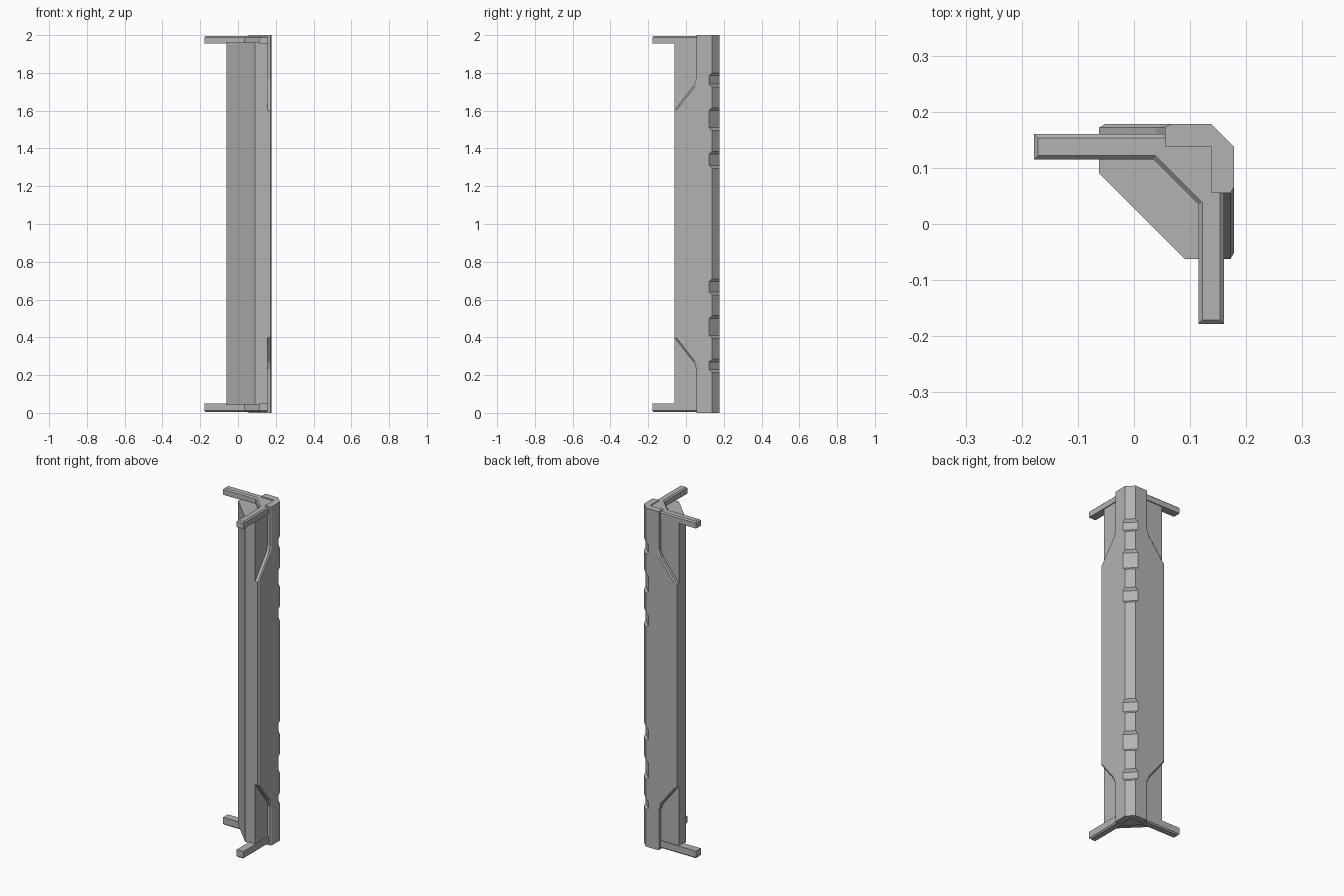
import bpy, bmesh

cube = bpy.data.objects.get("Cube")
if cube:
    bpy.data.objects.remove(cube)

grey = bpy.data.materials.new("plain grey")
grey.use_nodes = True
colour = (0.45, 0.45, 0.45, 1)
grey.diffuse_color = colour
grey.node_tree.nodes["Principled BSDF"].inputs["Base Color"].default_value = colour


def mirrored(half):
    """Close a half outline by reflecting it across the diagonal x = y."""
    return half + [(y, x) for x, y in reversed(half) if abs(x - y) > 1e-5]


def loft(name, sections):
    """Skin a list of (z, outline) sections and cap both ends."""
    bm = bmesh.new()
    rings = [[bm.verts.new((x, y, z)) for x, y in outline] for z, outline in sections]
    for low, high in zip(rings, rings[1:]):
        for i in range(len(low)):
            j = (i + 1) % len(low)
            bm.faces.new((low[i], low[j], high[j], high[i]))
    bm.faces.new(rings[0][::-1])
    bm.faces.new(rings[-1])
    bmesh.ops.recalc_face_normals(bm, faces=bm.faces)
    mesh = bpy.data.meshes.new(name)
    bm.to_mesh(mesh)
    bm.free()
    mesh.materials.append(grey)
    obj = bpy.data.objects.new(name, mesh)
    bpy.context.collection.objects.link(obj)
    return obj


def interpolate(points, z):
    for (z0, v0), (z1, v1) in zip(points, points[1:]):
        if z0 <= z <= z1:
            return v0 + (v1 - v0) * (z - z0) / (z1 - z0)


# Inner core with a diagonal front
core = mirrored([(0.09, -0.062), (0.155, -0.062), (0.155, 0.13)])
loft("core", [(0.045, core), (1.96, core)])

# Outer shell: wing reach and corner chamfer both vary with height
OUT = 0.178
lower_reach = [(0, 0.055), (0.23, 0.055), (0.27, 0.04), (0.40, -0.062)]
reach = lower_reach + [(2 - z, w) for z, w in reversed(lower_reach)]
notches = [(0.215, 0.285), (0.395, 0.515), (0.625, 0.71),
           (1.295, 1.385), (1.495, 1.615), (1.725, 1.80)]
SHALLOW, DEEP, RAMP = 0.04, 0.056, 0.015
chamfer = [(0, SHALLOW)]
for a, b in notches:
    chamfer += [(a, SHALLOW), (a + RAMP, DEEP), (b - RAMP, DEEP), (b, SHALLOW)]
chamfer.append((2, SHALLOW))


def shell_outline(z):
    w, c = interpolate(reach, z), interpolate(chamfer, z)
    return mirrored([(0.138, 0.138), (0.138, w), (OUT - 0.006, w),
                     (OUT, w + 0.01), (OUT, OUT - c)])


levels = sorted({round(z, 4) for z, _ in reach + chamfer})
loft("outer_shell", [(z, shell_outline(z)) for z in levels])


# Angled end brackets with a bevelled outward face
def bracket_outline(inset):
    inner, outer = 0.115 + inset, 0.16 - inset
    return mirrored([(inner, 0.035 + inset * 0.4), (inner, -0.178 + inset),
                     (outer, -0.178 + inset), (outer, 0.14)])


full, small = bracket_outline(0), bracket_outline(0.007)
loft("top_bracket", [(1.956, full), (1.988, full), (1.995, small)])
loft("bottom_bracket", [(0.005, small), (0.012, full), (0.05, full)])
